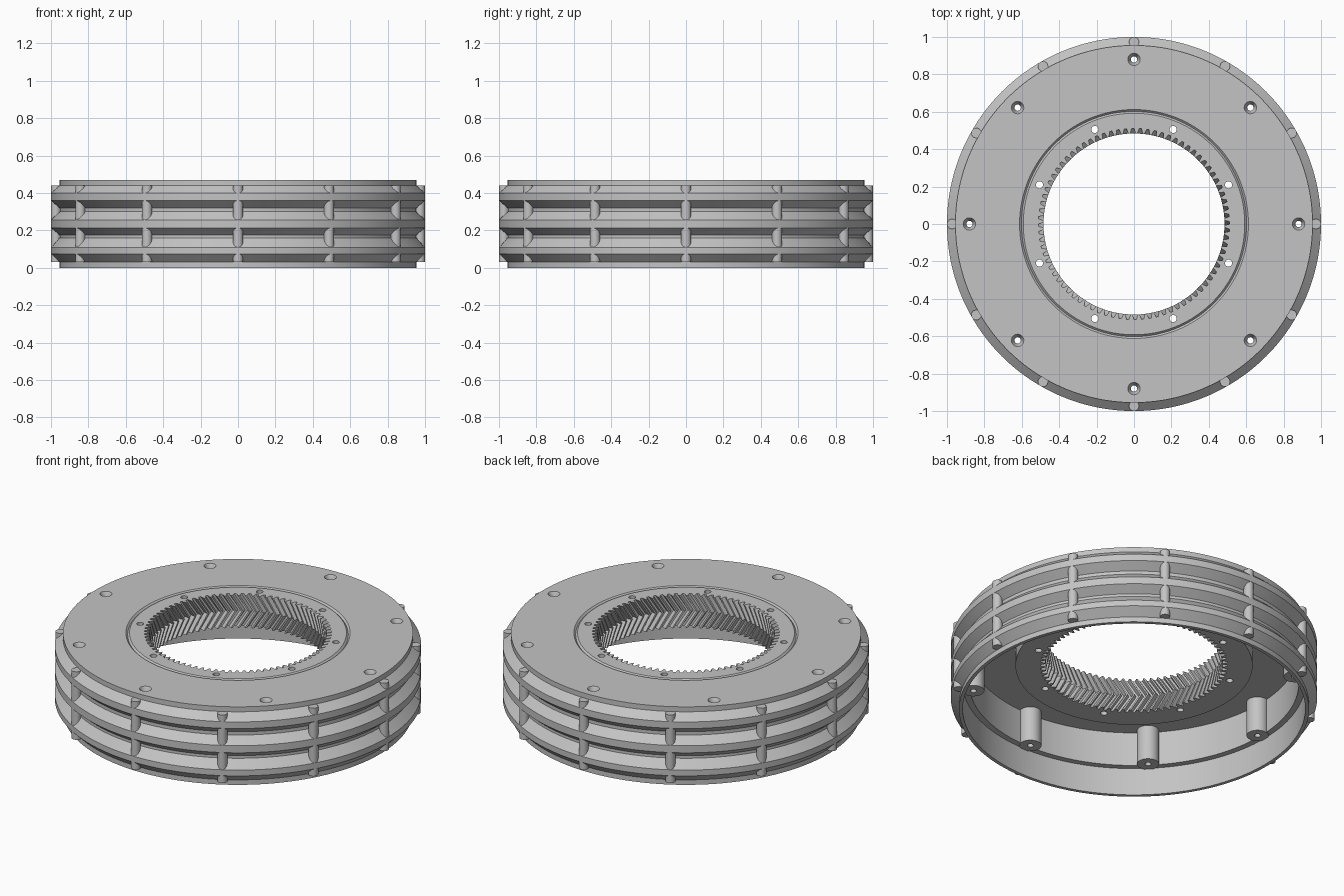
import bpy, bmesh
from math import sin, cos, tau
from mathutils import Matrix

cube = bpy.data.objects.get("Cube")
if cube:
    bpy.data.objects.remove(cube)

grey = bpy.data.materials.new("machined grey")
grey.use_nodes = True
grey.diffuse_color = (0.55, 0.55, 0.55, 1)
grey.node_tree.nodes["Principled BSDF"].inputs["Base Color"].default_value = (0.55, 0.55, 0.55, 1)


def make_object(name, bm):
    bmesh.ops.recalc_face_normals(bm, faces=bm.faces)
    mesh = bpy.data.meshes.new(name)
    bm.to_mesh(mesh)
    bm.free()
    mesh.materials.append(grey)
    obj = bpy.data.objects.new(name, mesh)
    bpy.context.scene.collection.objects.link(obj)
    return obj


def polar(r, a, z):
    return (r * cos(a), r * sin(a), z)


def loft(name, rows):
    """Join closed rings of points into a closed, doughnut-like solid."""
    bm = bmesh.new()
    rings = [[bm.verts.new(p) for p in row] for row in rows]
    count = len(rings[0])
    for i, ring in enumerate(rings):
        after = rings[(i + 1) % len(rings)]
        for j in range(count):
            k = (j + 1) % count
            bm.faces.new((ring[j], ring[k], after[k], after[j]))
    return make_object(name, bm)


def cylinders(name, count, phase, dist, r_low, r_high, low, high, segments=24):
    """A circle of upright cylinders or cones."""
    bm = bmesh.new()
    for i in range(count):
        spot = polar(dist, tau * (i + phase) / count, (low + high) / 2)
        bmesh.ops.create_cone(bm, cap_ends=True, segments=segments, radius1=r_low,
                              radius2=r_high, depth=high - low,
                              matrix=Matrix.Translation(spot))
    return make_object(name, bm)


def combine(obj, tool, operation):
    """Apply a boolean and discard the tool."""
    mod = obj.modifiers.new("cut", 'BOOLEAN')
    mod.operation = operation
    mod.solver = 'EXACT'
    mod.object = tool
    bpy.context.view_layer.update()
    graph = bpy.context.evaluated_depsgraph_get()
    mesh = bpy.data.meshes.new_from_object(obj.evaluated_get(graph))
    obj.modifiers.clear()
    obj.data = mesh
    bpy.data.objects.remove(tool)


def smooth(obj):
    bpy.ops.object.select_all(action='DESELECT')
    obj.select_set(True)
    bpy.context.view_layer.objects.active = obj
    bpy.ops.object.shade_smooth_by_angle(angle=0.5)


# Housing: grooved rim, top plate and open underside, turned from one profile
TOP, PLATE, LEDGE = 0.47, 0.37, 0.165
FLOOR, RIM = 0.955, 1.0
profile = [(0.612, TOP), (FLOOR, TOP)]
for z_top, z_a, z_b, z_low in ((0.44, 0.40, 0.36, 0.32),
                               (0.30, 0.257, 0.214, 0.176),
                               (0.16, 0.11, 0.075, 0.03)):
    profile += [(FLOOR, z_top), (RIM, z_a), (RIM, z_b), (FLOOR, z_low)]
profile += [(FLOOR, 0), (0.935, 0), (0.935, LEDGE), (0.90, LEDGE),
            (0.90, PLATE), (0.602, PLATE), (0.602, 0.46)]
SIDES = 192
housing = loft("housing", [[polar(r, tau * i / SIDES, z) for i in range(SIDES)]
                           for r, z in profile])

# Screw posts inside the housing, drilled and countersunk from the top
combine(housing, cylinders("posts", 8, 0, 0.88, 0.06, 0.06, 0.16, 0.42, 32), 'UNION')
combine(housing, cylinders("drills", 8, 0, 0.88, 0.017, 0.017, 0.1, 0.6), 'DIFFERENCE')
combine(housing, cylinders("sinks", 8, 0, 0.88, 0.014, 0.036, 0.435, 0.475), 'DIFFERENCE')
smooth(housing)

# Upright ribs bridging the rim grooves
smooth(cylinders("rim_ribs", 12, 0, 0.973, 0.027, 0.027, 0.03, 0.44))

# Ring gear with internal herringbone teeth and a flange underneath
TEETH, ROOT, TIP, BASE, TWIST = 80, 0.511, 0.484, 0.275, -0.12
tooth = ((0, ROOT), (0.32, ROOT), (0.54, TIP), (0.78, TIP))
rows = []
STEPS = 8
for s in range(STEPS + 1):
    t = s / STEPS
    turn = TWIST * (1 - abs(2 * t - 1))
    rows.append([polar(r, tau * (i + f) / TEETH + turn, BASE + (TOP - BASE) * t)
                 for i in range(TEETH) for f, r in tooth])
for radius, z in ((0.592, TOP), (0.602, 0.46), (0.602, PLATE),
                  (0.647, PLATE), (0.647, BASE)):
    rows.append([polar(radius, tau * (i + f) / TEETH, z)
                 for i in range(TEETH) for f, r in tooth])
gear = loft("ring_gear", rows)
combine(gear, cylinders("gear_holes", 8, 0.5, 0.547, 0.019, 0.019, 0.2, 0.6), 'DIFFERENCE')
smooth(gear)
